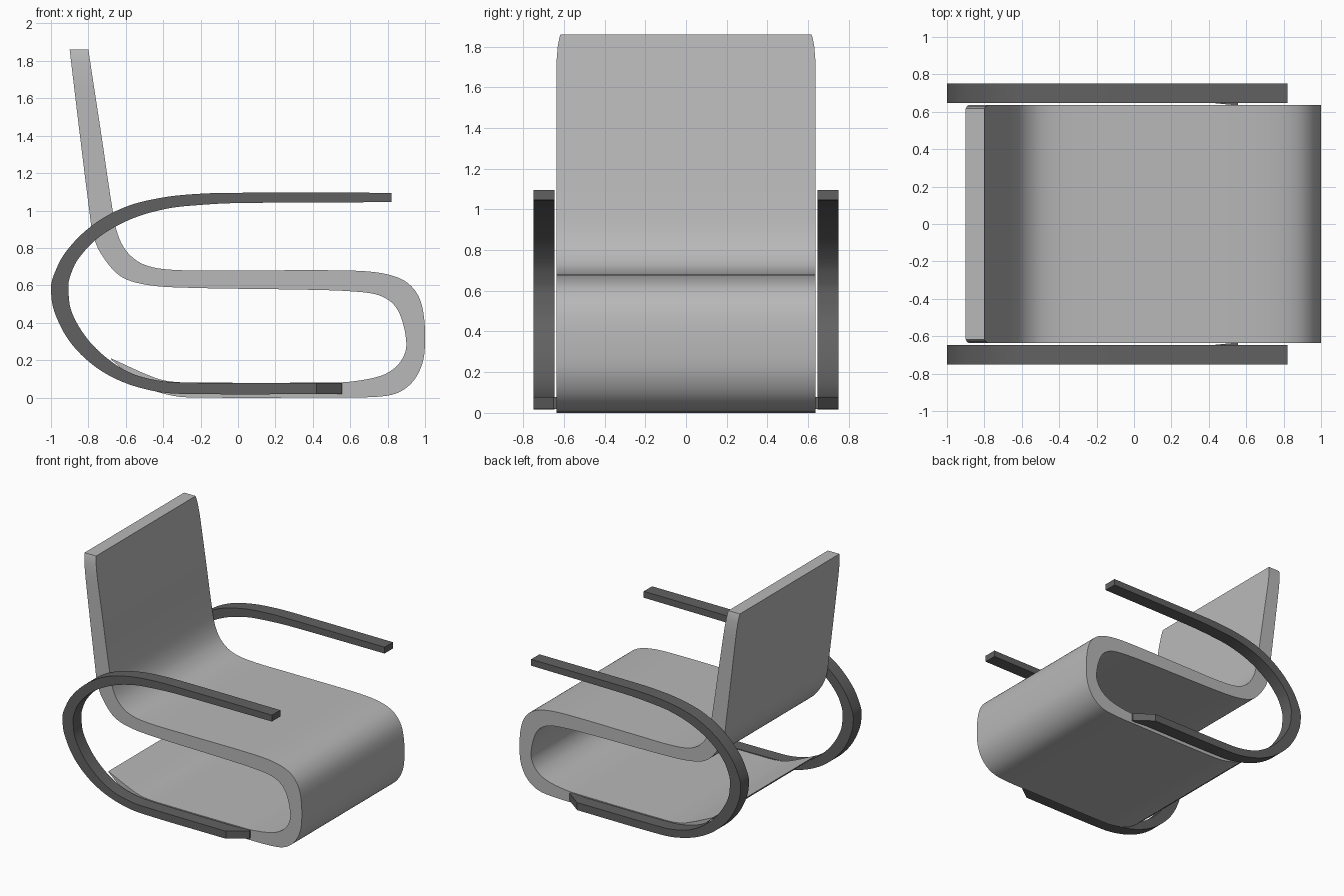
import bpy
import bmesh
import math
from mathutils import Vector
from mathutils.geometry import interpolate_bezier

default = bpy.data.objects.get("Cube")
if default:
    bpy.data.objects.remove(default, do_unlink=True)


def make_material(name, value):
    mat = bpy.data.materials.new(name)
    mat.use_nodes = True
    colour = (value, value, value, 1)
    mat.diffuse_color = colour
    mat.node_tree.nodes["Principled BSDF"].inputs["Base Color"].default_value = colour
    return mat


def smooth_path(points, steps=6):
    """Smooth curve passing through every (x, z) point."""
    pts = [Vector((x, 0, z)) for x, z in points]
    last = len(pts) - 1
    tangents = [(pts[min(i + 1, last)] - pts[max(i - 1, 0)]).normalized()
                for i in range(last + 1)]
    path = []
    for i in range(last):
        a, b = pts[i], pts[i + 1]
        reach = (b - a).length / 3
        path += interpolate_bezier(a, a + tangents[i] * reach,
                                   b - tangents[i + 1] * reach, b, steps + 1)[:-1]
    return path + [pts[last]]


def loft_band(name, outer, inner, y_range, mat):
    """Closed band between two paths; y_range gives the two sides at a point."""
    bm = bmesh.new()
    rings = []
    for a, b in zip(outer, inner):
        ring = []
        for p, flip in ((a, False), (b, True)):
            low, high = y_range(a)
            sides = (high, low) if flip else (low, high)
            ring += [bm.verts.new((p.x, y, p.z)) for y in sides]
        rings.append(ring)
    for r, s in zip(rings, rings[1:]):
        for k in range(4):
            n = (k + 1) % 4
            bm.faces.new((r[k], r[n], s[n], s[k]))
    bm.faces.new(rings[0])
    bm.faces.new(rings[-1])
    bmesh.ops.recalc_face_normals(bm, faces=bm.faces)
    mesh = bpy.data.meshes.new(name)
    bm.to_mesh(mesh)
    bm.free()
    mesh.materials.append(mat)
    obj = bpy.data.objects.new(name, mesh)
    bpy.context.collection.objects.link(obj)
    bpy.ops.object.select_all(action='DESELECT')
    obj.select_set(True)
    bpy.context.view_layer.objects.active = obj
    bpy.ops.object.shade_smooth_by_angle(angle=math.radians(35))
    return obj


light_grey = make_material("light grey upholstery", 0.48)
dark_grey = make_material("dark grey frame", 0.12)

# Seat shell: backrest, seat, front curve and base in one folded band
shell_outer = [(-.8, 1.86), (-.791, 1.8), (-.73, 1.4), (-.67, 1), (-.642, .87), (-.59, .775),
               (-.5, .71), (-.35, .683), (0, .68), (.55, .68), (.75, .668), (.88, .63),
               (.955, .56), (.99, .46), (1, .3), (.985, .18), (.93, .08), (.84, .02),
               (.7, .002), (.5, 0), (-.2, 0), (-.35, .01), (-.5, .06), (-.68, .205)]
shell_inner = [(-.9, 1.86), (-.893, 1.8), (-.845, 1.4), (-.795, 1), (-.775, .87), (-.73, .765),
               (-.63, .65), (-.5, .605), (-.3, .588), (.4, .576), (.62, .567), (.75, .548),
               (.83, .5), (.875, .42), (.9, .29), (.885, .22), (.84, .16), (.76, .115),
               (.6, .085), (.45, .08), (-.2, .08), (-.35, .085), (-.45, .108), (-.68, .21)]


def shell_sides(p):
    # The top corners of the backrest are slightly rounded
    half = .637 - .02 * max(0, (p.z - 1.6) / .26) ** 4
    return -half, half


loft_band("seat_shell", smooth_path(shell_outer), smooth_path(shell_inner),
          shell_sides, light_grey)

# Arm frames: a flat bar sweeping from armrest round to the floor rail
arm_outer = [(.82, 1.095), (0, 1.095), (-.2, 1.09), (-.4, 1.07), (-.6, 1.02), (-.78, .92),
             (-.92, .78), (-.987, .65), (-1, .58), (-.982, .46), (-.9, .3), (-.77, .17),
             (-.62, .085), (-.45, .035), (-.3, .02), (.42, .018)]
arm_inner = [(.82, 1.045), (0, 1.04), (-.2, 1.03), (-.38, 1.01), (-.57, .955), (-.74, .86),
             (-.855, .74), (-.9, .64), (-.907, .58), (-.89, .46), (-.81, .32), (-.7, .21),
             (-.57, .13), (-.42, .09), (-.28, .08), (.42, .077)]
tip_x = .555
rail_outer = smooth_path(arm_outer) + [Vector((tip_x, 0, .018))]
rail_inner = smooth_path(arm_inner) + [Vector((tip_x, 0, .077))]

for label, side in (("right", -1), ("left", 1)):
    def arm_sides(p, side=side):
        # The floor rail tapers towards the shell at its tip
        at_tip = p.z < .5 and p.x > .5
        return (side * (.634 if at_tip else .647), side * (.65 if at_tip else .75))

    loft_band(label + "_arm_frame", rail_outer, rail_inner, arm_sides, dark_grey)
